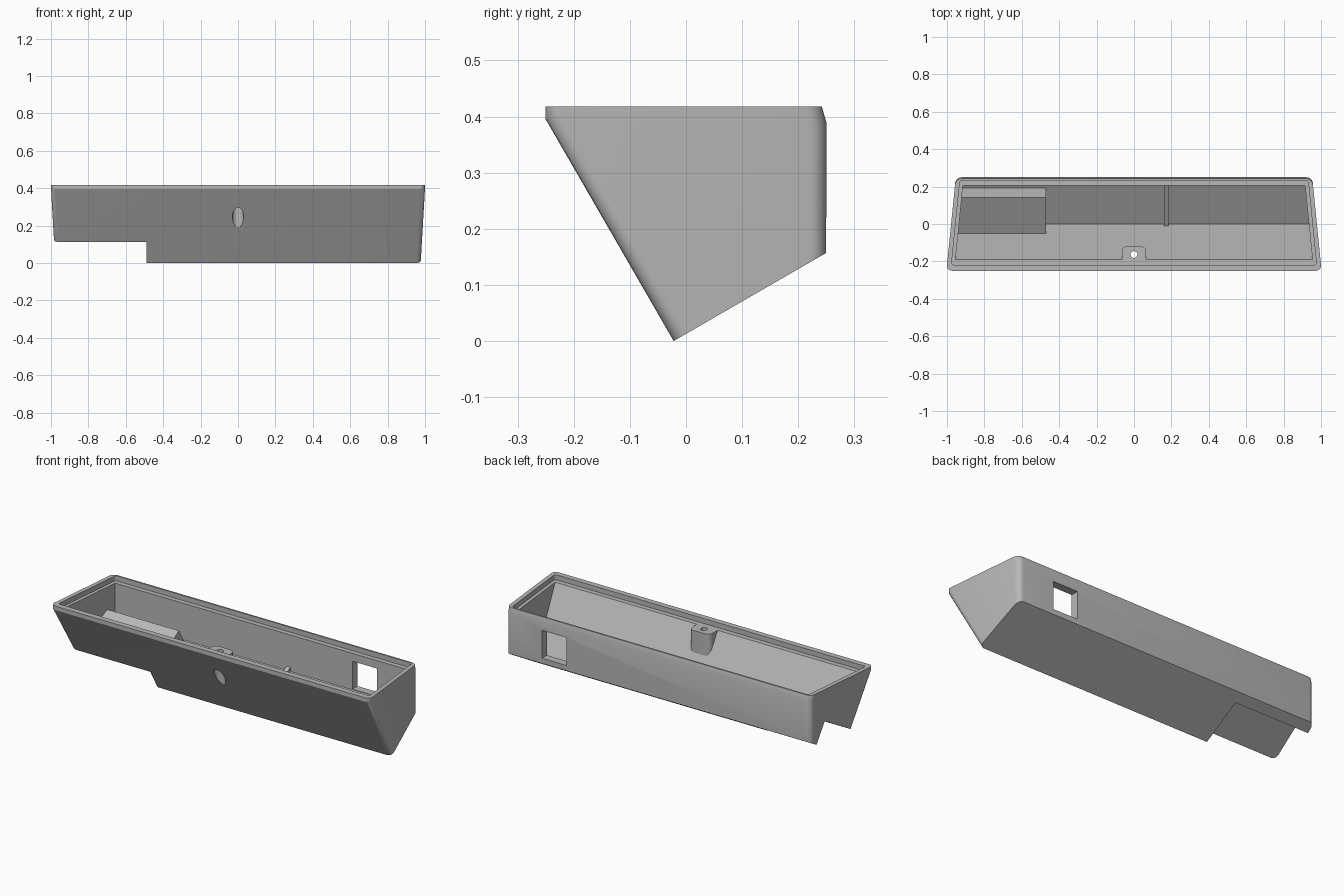
import bpy
import bmesh
from math import cos, sin, radians

cube = bpy.data.objects.get("Cube")
if cube:
    bpy.data.objects.remove(cube, do_unlink=True)

grey = bpy.data.materials.new("plain grey")
grey.use_nodes = True
COLOUR = (0.48, 0.48, 0.48, 1)
grey.diffuse_color = COLOUR
grey.node_tree.nodes["Principled BSDF"].inputs["Base Color"].default_value = COLOUR

TILT = radians(30)
TOP = 0.418
LEDGE = 0.39


def tilted(a, b):
    """Point a along the sloping floor and b up the sloping front, from the lowest edge."""
    return (-0.022 + a * cos(TILT) - b * sin(TILT), a * sin(TILT) + b * cos(TILT))


def tilted_block(a, b):
    return [tilted(-0.1, -0.1), tilted(a, -0.1), tilted(a, b), tilted(-0.1, b)]


def rect(y0, y1, z0, z1):
    return [(y0, z0), (y1, z0), (y1, z1), (y0, z1)]


def end_x(inset):
    """Half length at depth y: the ends taper towards the back."""
    return lambda y: 1.003 - 0.1 * (y + 0.25) - inset


def finish(name, bm):
    bmesh.ops.recalc_face_normals(bm, faces=bm.faces)
    mesh = bpy.data.meshes.new(name)
    bm.to_mesh(mesh)
    bm.free()
    mesh.materials.append(grey)
    ob = bpy.data.objects.new(name, mesh)
    bpy.context.scene.collection.objects.link(ob)
    return ob


def prism(name, profile, left, right, rounded=(), radius=0.03):
    """Extrude a (y, z) profile along x; round the chosen end edges."""
    bm = bmesh.new()
    ends = [[bm.verts.new((f(y), y, z)) for y, z in profile] for f in (left, right)]
    n = len(profile)
    for ring in ends:
        bm.faces.new(ring)
    for i in range(n):
        j = (i + 1) % n
        bm.faces.new((ends[0][i], ends[0][j], ends[1][j], ends[1][i]))
    edges = [bm.edges.get((r[i], r[(i + 1) % n])) for r in ends for i in rounded]
    if edges:
        bmesh.ops.recalc_face_normals(bm, faces=bm.faces)
        bmesh.ops.bevel(bm, geom=edges, offset=radius, segments=6, profile=0.5,
                        affect='EDGES', clamp_overlap=True)
    return finish(name, bm)


def block(name, profile, x0, x1, **kw):
    return prism(name, profile, lambda y: x0, lambda y: x1, **kw)


def tapered(name, profile, inset, **kw):
    half = end_x(inset)
    return prism(name, profile, lambda y: -half(y), half, **kw)


def cylinder(name, radius, y, z0, z1):
    bm = bmesh.new()
    bmesh.ops.create_cone(bm, cap_ends=True, segments=40, radius1=radius,
                          radius2=radius, depth=z1 - z0)
    bmesh.ops.translate(bm, verts=bm.verts, vec=(0, y, (z0 + z1) / 2))
    return finish(name, bm)


def carve(body, cutters):
    """Subtract each cutter, bake the result and discard the cutters."""
    for c in cutters:
        c.hide_render = True
        mod = body.modifiers.new(c.name, 'BOOLEAN')
        mod.operation = 'DIFFERENCE'
        mod.solver = 'EXACT'
        mod.object = c
    dg = bpy.context.evaluated_depsgraph_get()
    dg.update()
    mesh = bpy.data.meshes.new_from_object(body.evaluated_get(dg))
    body.modifiers.clear()
    body.data = mesh
    for c in cutters:
        bpy.data.objects.remove(c, do_unlink=True)


# Outer wedge-shaped body with rounded ends
floor_y, floor_z = tilted(0.314, 0)
shell = tapered("housing_shell",
                [tilted(0, 0), (floor_y, floor_z), (0.25, LEDGE), (0.242, TOP),
                 (-0.25, TOP), (-0.25, 0.395)],
                0, rounded=(1, 2, 4, 5))

# Inner cavity, leaving the raised step, screw boss and floor rib standing
cavity = tapered("cavity",
                 [tilted(0.05, 0.045), tilted(0.288, 0.045), (0.205, 0.45),
                  (-0.19, 0.45), (-0.19, LEDGE)], 0.043)
carve(cavity, [
    block("step", tilted_block(0.274, 0.145), -1.1, -0.47),
    block("screw_boss", rect(-0.3, -0.118, 0.1, 0.4), -0.065, 0.065, rounded=(1,)),
    block("floor_rib", tilted_block(0.4, 0.065), 0.16, 0.185),
])

# Openings cut through the shell
carve(shell, [
    cavity,
    tapered("lid_recess", rect(-0.218, 0.232, LEDGE, 0.5), 0.024,
            rounded=(1, 3), radius=0.012),
    block("corner_notch", tilted_block(0.254, 0.129), -1.1, -0.49),
    block("back_window", rect(0.15, 0.3, 0.187, 0.345), 0.575, 0.73),
    cylinder("screw_hole", 0.018, -0.163, 0.1, 0.5),
    cylinder("screw_head_bore", 0.03, -0.163, 0.05, 0.345),
])

# Smooth rounded corners, sharp everywhere else
bpy.ops.object.select_all(action='DESELECT')
shell.select_set(True)
bpy.context.view_layer.objects.active = shell
bpy.ops.object.shade_smooth_by_angle(angle=radians(25))
